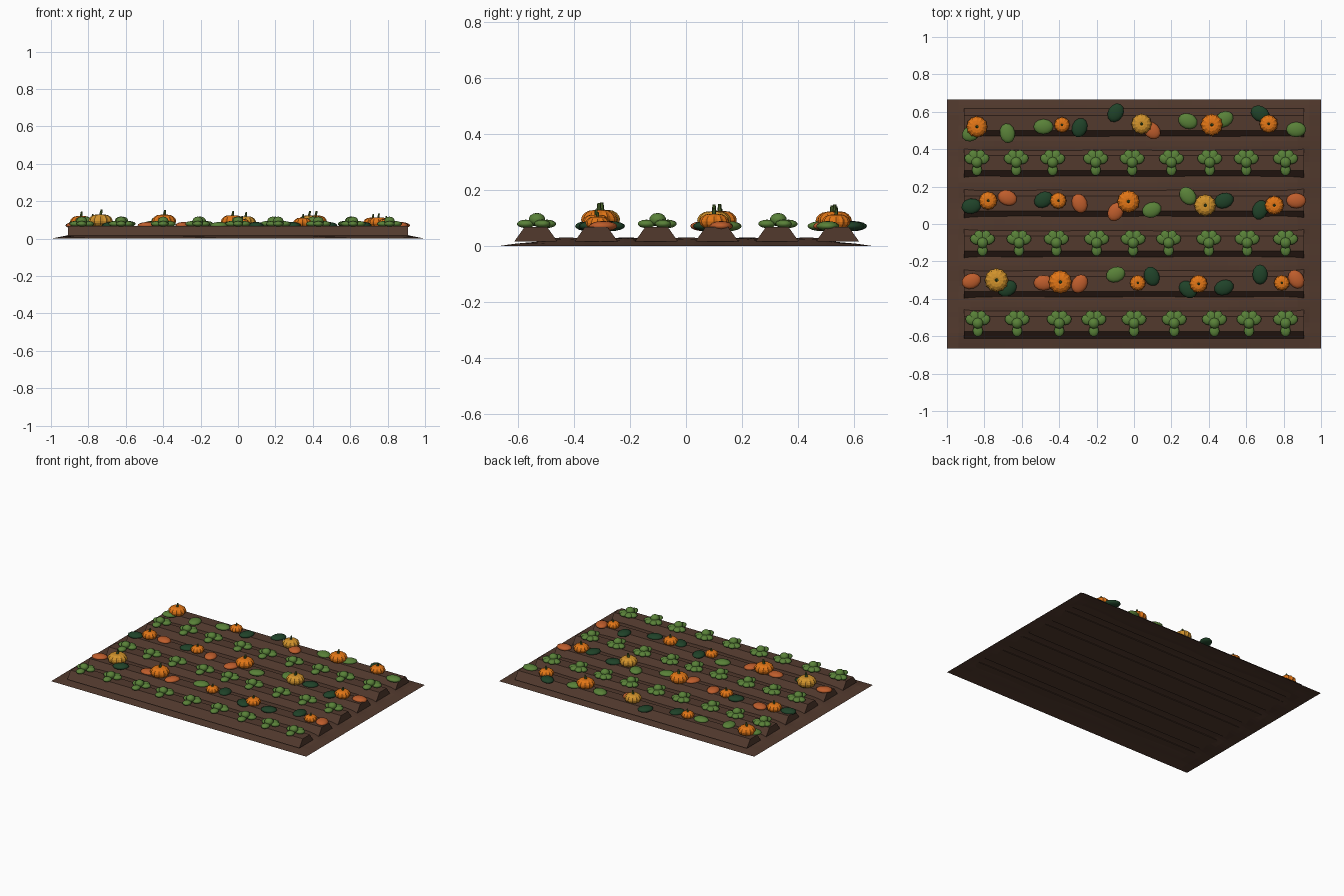
import bpy, bmesh, math
from mathutils import Matrix, Vector

cube = bpy.data.objects.get("Cube")
if cube:
    bpy.data.objects.remove(cube, do_unlink=True)


def material(name, rgb):
    m = bpy.data.materials.new(name)
    m.use_nodes = True
    m.diffuse_color = (*rgb, 1)
    m.node_tree.nodes["Principled BSDF"].inputs["Base Color"].default_value = (*rgb, 1)
    return m


soil = material("soil brown", (.085, .042, .027))
orange = material("pumpkin orange", (.76, .18, .008))
gold = material("pumpkin gold", (.64, .29, .025))
stem_green = material("stem green", (.07, .13, .025))
leaf_green = material("leaf green", (.1, .22, .04))
dark = material("squash dark green", (.014, .055, .022))
rust = material("squash rust", (.52, .11, .025))


def finish(name, bm, mats, smooth=False):
    bmesh.ops.recalc_face_normals(bm, faces=bm.faces)
    mesh = bpy.data.meshes.new(name)
    bm.to_mesh(mesh)
    bm.free()
    for m in mats:
        mesh.materials.append(m)
    for p in mesh.polygons:
        p.use_smooth = smooth
    obj = bpy.data.objects.new(name, mesh)
    bpy.context.collection.objects.link(obj)
    return obj


def blob(bm, pos, size, angle=0, segments=10, rings=7):
    """Squashed ball turned about the vertical axis."""
    mat = (Matrix.Translation(pos) @ Matrix.Rotation(math.radians(angle), 4, 'Z')
           @ Matrix.Diagonal((*size, 1)))
    return bmesh.ops.create_uvsphere(bm, u_segments=segments, v_segments=rings,
                                     radius=1, matrix=mat)["verts"]


ROWS = [.54, .325, .11, -.105, -.32, -.535]
TOP = .068

# Ground sheet, raised in the middle with shallow furrows
bm = bmesh.new()
bmesh.ops.create_grid(bm, x_segments=32, y_segments=48, size=1,
                      matrix=Matrix.Diagonal((1, .665, 1, 1)))
for v in bm.verts:
    x, y, _ = v.co
    edge = min(1, (1 - abs(x)) / .15, (.665 - abs(y)) / .2)
    furrow = math.cos((y - ROWS[0]) / .215 * math.tau)
    v.co.z = edge * (.025 - .004 * furrow + .002 * math.sin(x * 9 + y * 14))
finish("ground", bm, [soil])

# Planting ridges with a trapezoid section
for i, y in enumerate(ROWS):
    bm = bmesh.new()
    section = [(-.077, .016), (.077, .016), (.04, TOP), (-.04, TOP)]
    ends = [[bm.verts.new((x, y + dy, z)) for dy, z in section] for x in (-.91, .91)]
    for ring in ends:
        bm.faces.new(ring)
    for k in range(4):
        n = (k + 1) % 4
        bm.faces.new((ends[0][k], ends[0][n], ends[1][n], ends[1][k]))
    finish(f"ridge_{i + 1}", bm, [soil])

# Leafy plants: three low leaves around a raised heart
PLANTS = {
    1: (-.84, -.63, -.435, -.205, -.01, .2, .405, .6, .81),
    3: (-.81, -.615, -.415, -.2, -.005, .185, .4, .605, .81),
    5: (-.835, -.625, -.4, -.215, 0, .215, .43, .615, .81),
}
for row, xs in PLANTS.items():
    bm = bmesh.new()
    for x in xs:
        c = Vector((x, ROWS[row] + .004, 0))
        for a in (28, 65, 115, 152, 270):
            r = math.radians(a)
            out = Vector((math.cos(r), math.sin(r), 0)) * .04
            blob(bm, c + out + Vector((0, 0, .079)), (.033, .028, .015), a)
        blob(bm, c + Vector((0, 0, .094)), (.03, .03, .024))
    finish(f"leafy_plants_{row + 1}", bm, [leaf_green], True)


# Ribbed pumpkin with a bent stem
def pumpkin(name, x, y, r, skin):
    bm = bmesh.new()
    base = TOP - .012
    h = r * .6
    verts = blob(bm, (0, 0, 0), (1, 1, 1), 0, 24, 10)
    for v in verts:
        flat = math.hypot(v.co.x, v.co.y)
        a = math.atan2(v.co.y, v.co.x)
        rib = 1 - .09 * (round(a / math.tau * 24) % 2)
        dimple = .2 * max(0, 1 - flat / .5) * (1 if v.co.z > 0 else -1)
        v.co = (x + v.co.x * r * rib, y + v.co.y * r * rib,
                base + h + (v.co.z - dimple) * h)
    body = set(bm.faces)
    stem = bmesh.ops.create_cone(
        bm, cap_ends=True, segments=6, radius1=r * .15, radius2=r * .09, depth=r * .5,
        matrix=Matrix.Translation((x, y, base + h * 2 + r * .08)))["verts"]
    for v in stem:
        if v.co.z > base + h * 2:
            v.co.x += r * .08
    for f in bm.faces:
        f.material_index = 0 if f in body else 1
    finish(name, bm, [skin, stem_green])


PUMPKINS = {
    0: [(-.84, .52, .058), (-.385, .53, .043), (.04, .535, .056), (.415, .53, .06), (.72, .535, .05)],
    2: [(-.78, .125, .05), (-.405, .125, .045), (-.03, .12, .061), (.38, .1, .06), (.75, .1, .052)],
    4: [(-.735, -.3, .065), (-.395, -.31, .064), (.02, -.315, .043), (.345, -.32, .049), (.79, -.315, .043)],
}
GOLDEN = {0: 2, 2: 3, 4: 0}
for row, items in PUMPKINS.items():
    for k, (x, y, r) in enumerate(items):
        pumpkin(f"pumpkin_{row + 1}_{k + 1}", x, y, r, gold if GOLDEN[row] == k else orange)

# Small squashes at even spacing: skins, sideways offsets and turns per row
SKINS = {"g": leaf_green, "d": dark, "r": rust}
SQUASHES = {
    0: ("gggddrggdg",
        (-.055, -.055, -.02, -.025, .055, -.04, .01, .02, .05, -.035),
        (30, 100, 0, 70, 60, -45, -20, 30, -30, 0)),
    2: ("drdrrggddr",
        (-.015, .03, .02, 0, -.045, -.035, .04, .015, -.035, .015),
        (10, -20, 30, 110, 60, 20, 130, 20, 70, 0)),
    4: ("rdrrgddddr",
        (.015, -.025, .005, 0, .05, .04, -.03, -.02, .05, .025),
        (20, 30, 0, 60, 20, 110, 140, 20, 90, 120)),
}
for row, (skins, offsets, turns) in SQUASHES.items():
    for k, (s, dy, turn) in enumerate(zip(skins, offsets, turns)):
        bm = bmesh.new()
        pos = Vector((-.87 + .193 * k, ROWS[row] + dy, .071))
        blob(bm, pos, (.053, .041, .018), turn, 12, 8)
        finish(f"squash_{row + 1}_{k + 1}", bm, [SKINS[s]], True)
